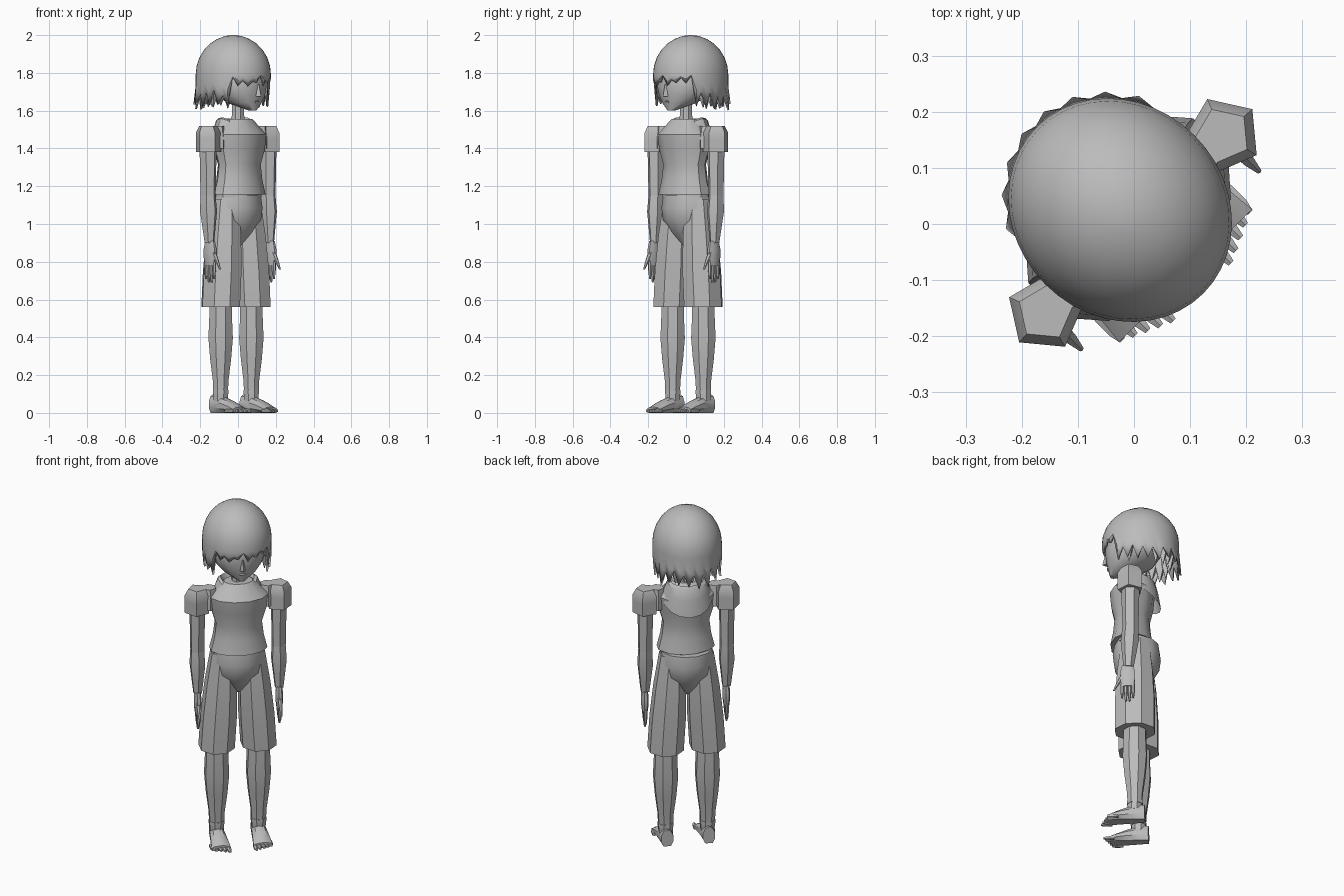
import bpy
import bmesh
import random
from math import sin, cos, pi, radians
from mathutils import Matrix

random.seed(4)
default_cube = bpy.data.objects.get("Cube")
if default_cube:
    bpy.data.objects.remove(default_cube)

grey = bpy.data.materials.new("plain_grey")
grey.use_nodes = True
colour = (.5, .5, .5, 1)
grey.diffuse_color = colour
grey.node_tree.nodes["Principled BSDF"].inputs["Base Color"].default_value = colour

# Parts are modelled facing -y, then turned an eighth of a circle
turn = Matrix.Rotation(radians(45), 4, "Z")


def build(name, rows, side=1, capped=(0, -1), sharp=30):
    """Skin closed rings of points into one object; side=-1 mirrors it."""
    bm = bmesh.new()
    rings = [[bm.verts.new((side * x, y, max(0, z))) for x, y, z in row] for row in rows]
    for lower, upper in zip(rings, rings[1:]):
        for i in range(len(lower)):
            bm.faces.new((lower[i - 1], lower[i], upper[i], upper[i - 1]))
    for end in capped:
        bm.faces.new(rings[end])
    bmesh.ops.recalc_face_normals(bm, faces=bm.faces)
    bm.transform(turn)
    mesh = bpy.data.meshes.new(name)
    bm.to_mesh(mesh)
    bm.free()
    mesh.materials.append(grey)
    mesh.shade_smooth()
    mesh.set_sharp_from_angle(angle=radians(sharp))
    part = bpy.data.objects.new(name, mesh)
    bpy.context.collection.objects.link(part)
    return part


def angles(sides, phase=.5):
    return [2 * pi * (i + phase) / sides for i in range(sides)]


def steps(count):
    return [i / (count - 1) for i in range(count)]


def flat_ring(x, y, z, width, depth, sides, phase=.5):
    return [(x + width * cos(t), y + depth * sin(t), z) for t in angles(sides, phase)]


def upright_ring(x, y, z, width, height, sides):
    return [(x + width * cos(t), y, z + height * sin(t)) for t in angles(sides)]


def column(name, x, y, bottom, top, widths, ratio=1, sides=8, phase=.5, lean=(0, 0), side=1):
    """Evenly spaced rings from bottom to top; lean shifts the top sideways."""
    rows = []
    for u, width in zip(steps(len(widths)), widths):
        z = bottom + (top - bottom) * u
        rows.append(flat_ring(x + lean[0] * u, y + lean[1] * u, z, width, width * ratio, sides, phase))
    return build(name, rows, side)


# Egg-shaped head with a forward chin
rows = []
for u in steps(9):
    width = .02 + .13 * sin(pi * u ** .8)
    front = .1 * u ** 4 - .13 - .03 * sin(pi * u)
    rows.append(flat_ring(0, front + width, 1.6 + .33 * u, width, width, 16))
build("head", rows, sharp=50)
column("neck", 0, 0, 1.48, 1.68, [.045, .035, .035])
column("nose", 0, -.15, 1.675, 1.74, [.015, .005], ratio=1.5, sides=4, phase=0)
column("lips", 0, -.14, 1.64, 1.655, [.01, .02, .01], ratio=.4)

# Hair: half a ball whose lower edge breaks into pointed locks
hair_y, hair_z, hair_width, hair_depth = .035, 1.79, .188, .21
around = 44


def hair_ring(spread, z):
    return flat_ring(0, hair_y, z, hair_width * spread, hair_depth * spread, around, 0)


rows = []
for u in steps(8):
    tilt = pi / 2 * max(u, .05)
    rows.append(hair_ring(sin(tilt), hair_z + .21 * cos(tilt)))
middle, edge = [], []
for i, t in enumerate(angles(around, 0)):
    fringe = sin(t) < -.6
    nape = sin(t) > .5
    z = (1.73 if fringe else 1.62) + random.uniform(-.02, .02)
    spread = 1.06 if nape else .96
    if i % 2:
        z += .04 if fringe else .08
        spread -= .05 * nape
    x, y = hair_width * cos(t), hair_depth * sin(t)
    edge.append((x * spread, hair_y + y * spread, z))
    middle.append((x, hair_y + y, (z + hair_z) / 2))
hair = build("hair", rows + [middle, edge], capped=[0])
shell = hair.modifiers.new("thickness", "SOLIDIFY")
shell.thickness = .01

# Longer inner locks around the nape and temples
for i in range(13):
    t = pi * (i - 1) / 10
    column("hair_lock", .15 * cos(t), hair_y + .16 * sin(t), random.uniform(1.61, 1.65), hair_z,
           [.002, .03, .035], sides=4)

# Shirt with a flared hem and a fuller chest
column("shirt", 0, -.01, 1.155, 1.555, [.16, .14, .13, .155, .165, .08], ratio=.74, sides=12)

# Hood lying on the shoulders: a point in front, a drape behind
rows = []
for u in steps(6):
    row = []
    radius = .06 + .08 * u
    for t in angles(16, 0):
        front, back = max(0, -sin(t)), max(0, sin(t))
        z = 1.5 + .08 * sin(pi * u) - .03 * u - .06 * front ** 2 - .08 * back * u ** 3
        row.append((radius * cos(t), .02 + .9 * radius * sin(t), z))
    rows.append(row)
build("hood", rows, capped=[])

# Rounded seat of the shorts and the band above it
column("shorts_seat", 0, .015, .89, 1.15, [.04, .1, .14, .15, .14], ratio=.88, sides=12)
column("waistband", 0, 0, 1.14, 1.16, [.145, .145], ratio=.7, sides=12)

for side, word in ((1, "left"), (-1, "right")):
    # Arm
    arm_x = .224
    column(word + "_shoulder", .16, 0, 1.4, 1.52, [.05, .05, .04], sides=6, side=side)
    column(word + "_sleeve", arm_x, 0, 1.38, 1.52, [.07] * 4 + [.05], sides=5, phase=-.05, side=side)
    column(word + "_upper_arm", arm_x, 0, 1.15, 1.4, [.04, .045], ratio=1.1, sides=6, side=side)
    column(word + "_forearm", arm_x, -.01, .9, 1.15, [.025, .035, .045, .04], ratio=1.1, sides=6,
           lean=(0, .01), side=side)

    # Hand with four fingers and a thumb
    column(word + "_palm", arm_x, -.015, .78, .91, [.015, .02, .02, .015], ratio=2.2, side=side)
    for i in range(4):
        reach = .02 * abs(i - 1.5)
        column(word + "_finger", arm_x, .02 * i - .045, .68 + reach, .8, [.005, .01, .01], sides=6, side=side)
    column(word + "_thumb", arm_x, -.09, .76, .87, [.005, .012, .015], sides=6, lean=(0, .06), side=side)

    # Leg
    leg_x, leg_y = .115, .015
    column(word + "_shorts_leg", leg_x, leg_y, .56, 1.13, [.1, .1, .09, .07], ratio=1.15,
           lean=(-.035, 0), side=side)
    column(word + "_leg", leg_x, leg_y, .06, .62, [.04, .045, .06, .07, .065, .065], side=side)
    column(word + "_ankle", leg_x, leg_y, .1, .12, [.045, .045], side=side)

    # Foot: a wedge sloping from the ankle to the toes, with a flat sole
    rows = []
    for u in steps(6):
        height = .055 * cos(1.25 * u)
        rows.append(upright_ring(leg_x, .07 - .2 * u, .8 * height, .035 + .02 * u, height, 10))
    build(word + "_foot", rows, side)
    for i in range(5):
        x, tip = .073 + .022 * i, .01 * i - .172
        rows = [upright_ring(x, tip + .02 * j, .01, size, size, 6) for j, size in enumerate((.007, .012, .012, .012))]
        build(word + "_toe", rows, side)
